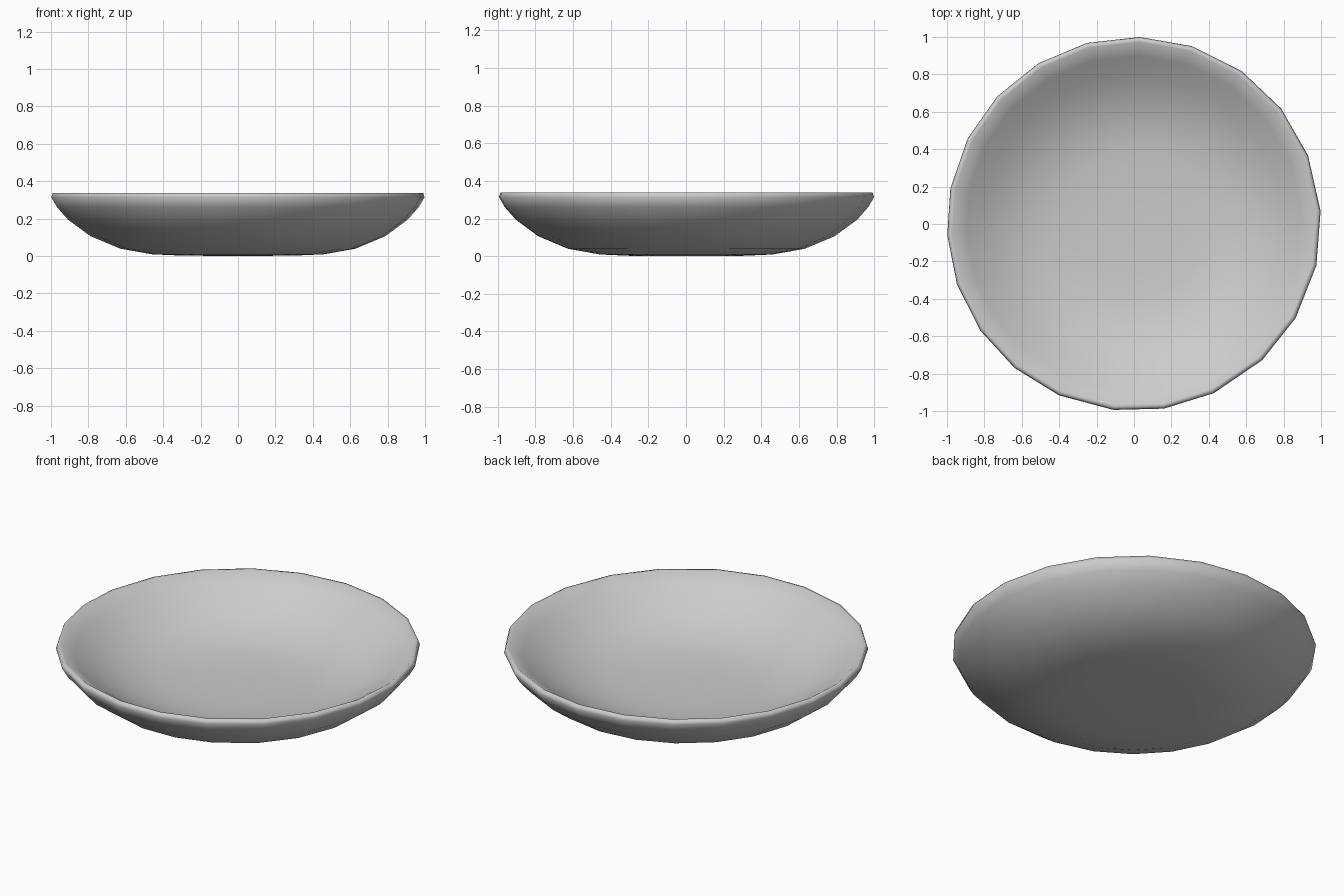
import bpy, bmesh
from math import radians, cos, sin

if "Cube" in bpy.data.objects:
    bpy.data.objects.remove(bpy.data.objects["Cube"])

# Slightly uneven spacing of the 22 sides around the dish
ANGLES = [88.3, 71.9, 54.9, 38.1, 21.5, 4.0, -12.8, -30.2, -46.8, -64.8, -80.8,
          -96.3, -113.7, -129.7, -145.3, -161.2, -176.6, -191.0, -207.3,
          -223.0, -239.3, -255.4]
# Cross-section (radius, height): underside, rolled rim, hollow
PROFILE = [(0.30, 0.002), (0.46, 0.009), (0.63, 0.039), (0.79, 0.106),
           (0.91, 0.194), (0.97, 0.262), (1.0, 0.314), (0.992, 0.338),
           (0.974, 0.338), (0.90, 0.289), (0.80, 0.222), (0.70, 0.168),
           (0.60, 0.129), (0.50, 0.103), (0.40, 0.089), (0.25, 0.081)]

bm = bmesh.new()
rings = [[bm.verts.new((r * cos(radians(a)), r * sin(radians(a)), z))
          for a in reversed(ANGLES)] for r, z in PROFILE]
n = len(ANGLES)
for lower, upper in zip(rings, rings[1:]):
    for i in range(n):
        j = (i + 1) % n
        bm.faces.new((lower[i], lower[j], upper[j], upper[i]))

# Closed base and bowl floor
for ring, z in ((rings[0], 0.0), (rings[-1], 0.078)):
    centre = bm.verts.new((0, 0, z))
    for i in range(n):
        bm.faces.new((ring[i], ring[(i + 1) % n], centre))
bmesh.ops.recalc_face_normals(bm, faces=bm.faces)
for f in bm.faces:
    f.smooth = True

mesh = bpy.data.meshes.new("dish")
bm.to_mesh(mesh)
bm.free()
dish = bpy.data.objects.new("dish", mesh)
bpy.context.collection.objects.link(dish)
